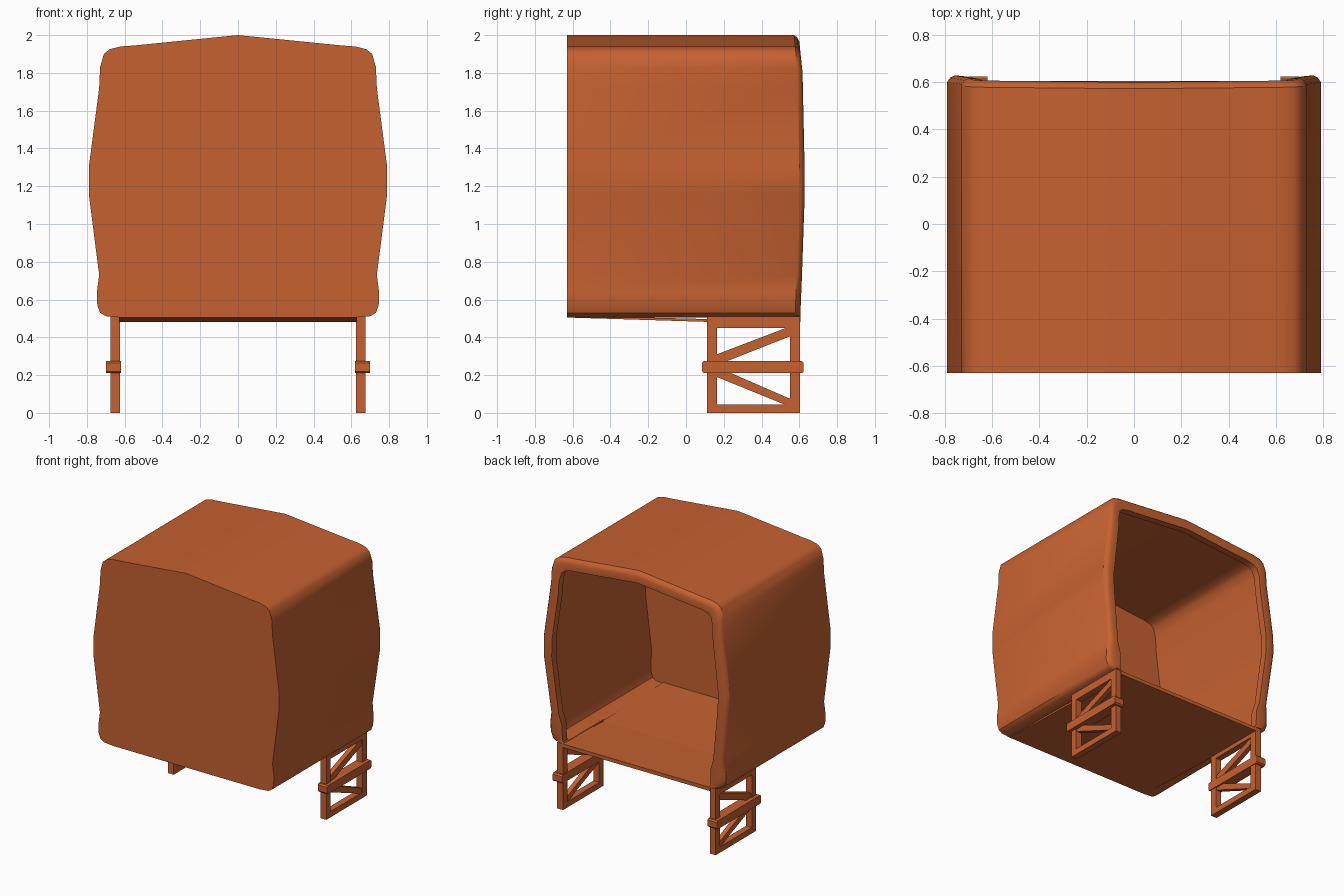
import bpy, bmesh
from mathutils import Vector

if "Cube" in bpy.data.objects:
    bpy.data.objects.remove(bpy.data.objects["Cube"])

mat = bpy.data.materials.new("orange_paint")
mat.diffuse_color = (0.56, 0.12, 0.03, 1)
mat.use_nodes = True
mat.node_tree.nodes["Principled BSDF"].inputs["Base Color"].default_value = mat.diffuse_color


def finish(name, bm, smooth=False):
    bmesh.ops.recalc_face_normals(bm, faces=bm.faces)
    me = bpy.data.meshes.new(name)
    bm.to_mesh(me)
    bm.free()
    ob = bpy.data.objects.new(name, me)
    bpy.context.collection.objects.link(ob)
    me.materials.append(mat)
    if smooth:
        bpy.ops.object.select_all(action='DESELECT')
        ob.select_set(True)
        bpy.context.view_layer.objects.active = ob
        bpy.ops.object.shade_smooth_by_angle(angle=0.6)
    return ob


# cabin shell: half outline (x, z) from roof ridge to floor edge
half = [(0, 2.0), (.3, 1.97), (.55, 1.945), (.62, 1.94), (.68, 1.925), (.71, 1.90),
        (.73, 1.83), (.735, 1.72), (.79, 1.30), (.79, 1.16), (.735, .73),
        (.747, .64), (.745, .57), (.73, .53), (.70, .512), (.62, .505)]


def inset(p, t):
    # t = 0 on the outer skin, t = 1 on the edge of the rear opening
    x, z = p
    if z > .7:
        q = (x * .895, 1.2 + (z - 1.2) * .89 if z > 1.2 else z)
    else:
        q = (x + (.62 - x) * .9, z + .012)
    return (x + (q[0] - x) * t, z + (q[1] - z) * t)


def rear(z):
    keys = [(.5, .605), (.7, .613), (1.2, .63), (1.83, .617), (2.0, .60)]
    for (a, ya), (b, yb) in zip(keys, keys[1:]):
        if z <= b:
            return ya + (yb - ya) * (z - a) / (b - a)
    return keys[-1][1]


bm = bmesh.new()
# (inset amount, distance in front of the rear contour, fixed y)
steps = [(0, 0, -.63), (0, .028, None), (.15, .01, None), (.4, 0, None),
         (1, .005, None), (1, .06, None), (.12, .075, None), (.12, 0, -.62)]
rings = []
for t, back, fixed in steps:
    right = []
    for p in half:
        x, z = inset(p, t)
        right.append((x, fixed if fixed is not None else rear(p[1]) - back, z))
    loop = right[::-1] + [(-x, y, z) for x, y, z in right[1:]]
    rings.append([bm.verts.new(c) for c in loop])
for a, b in zip(rings, rings[1:]):
    for i in range(len(a) - 1):
        bm.faces.new((a[i], a[i + 1], b[i + 1], b[i]))
# front wall, outside and inside
bm.faces.new(rings[0])
bm.faces.new(rings[-1])
finish("cabin_shell", bm, True)


def prism(bm, pts, x0, x1):
    # extrude a (y, z) outline between two x positions
    f = bm.faces.new([bm.verts.new((x0, y, z)) for y, z in pts])
    g = bmesh.ops.extrude_face_region(bm, geom=[f])
    vs = [v for v in g["geom"] if isinstance(v, bmesh.types.BMVert)]
    bmesh.ops.translate(bm, verts=vs, vec=Vector((x1 - x0, 0, 0)))


def rect(y0, y1, z0, z1):
    return [(y0, z0), (y1, z0), (y1, z1), (y0, z1)]


# floor pan, sloping down to the legs
bm = bmesh.new()
prism(bm, [(-.63, .505), (.11, .482), (.605, .482), (.605, .51), (.11, .497), (-.63, .515)], -.63, .63)
finish("floor_pan", bm)

# truss legs
for side, name in ((1, "right"), (-1, "left")):
    bm = bmesh.new()
    for r in (rect(.11, .163, 0, .51), rect(.55, .603, 0, .51),
              rect(.163, .55, 0, .045), rect(.163, .55, .45, .51)):
        prism(bm, r, side * .625, side * .675)
    finish(name + "_leg_frame", bm)

    bm = bmesh.new()
    for d in ([(.163, .275), (.22, .275), (.55, .405), (.55, .45), (.53, .45), (.163, .31)],
              [(.163, .21), (.24, .21), (.55, .075), (.55, .045), (.52, .045), (.163, .19)]):
        prism(bm, d, side * .632, side * .668)
    finish(name + "_leg_braces", bm)

    bm = bmesh.new()
    prism(bm, [(.085, .22), (.095, .21), (.613, .21), (.623, .22),
               (.623, .265), (.613, .275), (.095, .275), (.085, .265)], side * .62, side * .70)
    finish(name + "_leg_band", bm)
